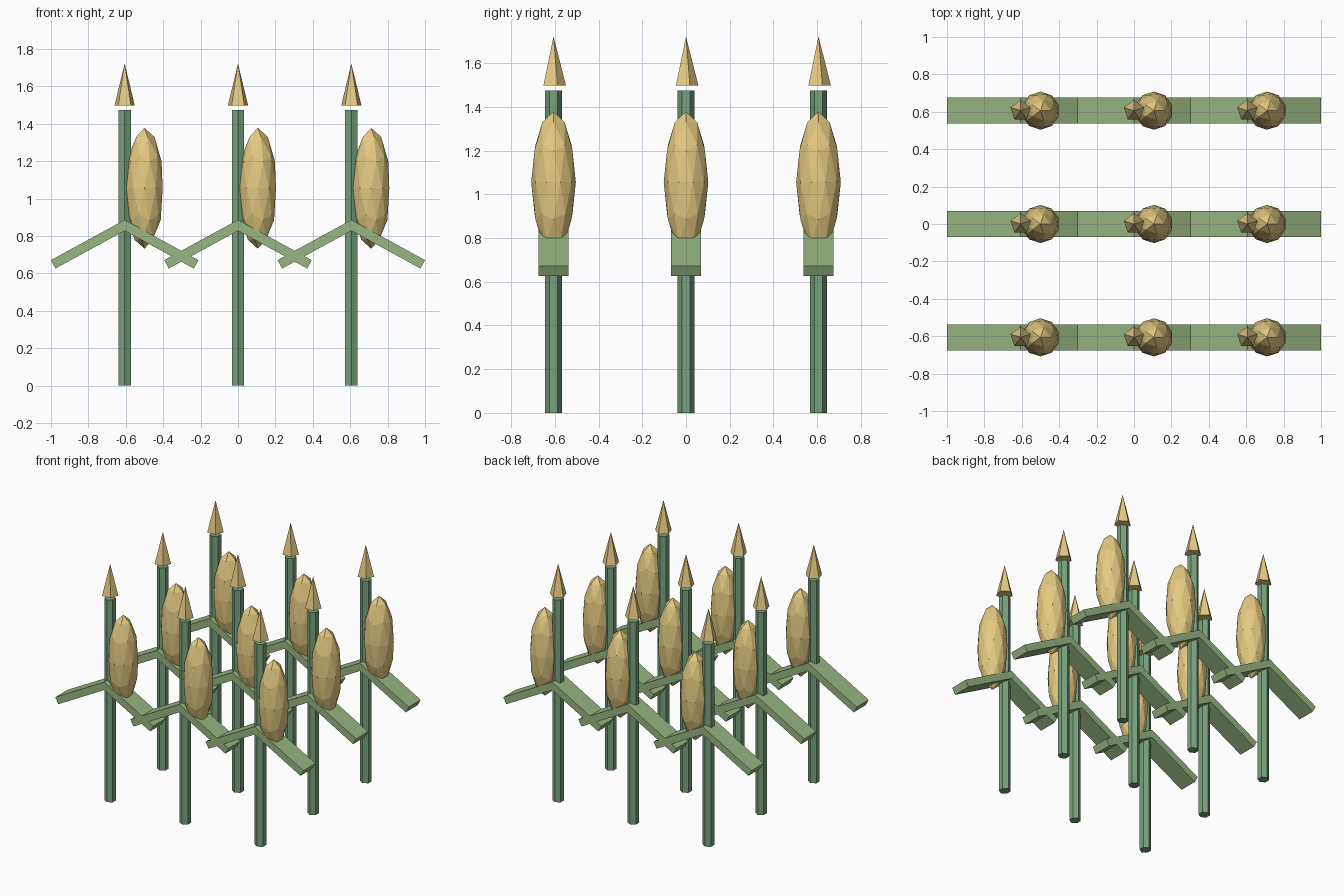
import bpy
from math import cos, sin

if "Cube" in bpy.data.objects:
    bpy.data.objects.remove(bpy.data.objects["Cube"])

SPACING = 0.606


def material(name, rgb):
    m = bpy.data.materials.new(name)
    m.diffuse_color = (*rgb, 1)
    m.use_nodes = True
    m.node_tree.nodes["Principled BSDF"].inputs["Base Color"].default_value = m.diffuse_color
    return m


STALK = material("stalk_green", (0.19, 0.37, 0.21))
LEAF = material("leaf_green", (0.31, 0.47, 0.22))
GOLD = material("gold", (0.78, 0.59, 0.22))


def finish(name, mat):
    ob = bpy.context.object
    ob.name = name
    ob.data.name = name
    ob.data.materials.append(mat)
    return ob


def plant(x, y, tag):
    # six-sided stalk
    bpy.ops.mesh.primitive_cylinder_add(vertices=6, radius=0.0385, depth=1.474,
                                        location=(x, y, 0.737))
    finish("stalk_" + tag, STALK)

    # five-sided tassel floating just above the stalk
    bpy.ops.mesh.primitive_cone_add(vertices=5, radius1=0.057, radius2=0, depth=0.225,
                                    location=(x, y, 1.6095))
    finish("tassel_" + tag, GOLD)

    # faceted cob on the right of the stalk
    bpy.ops.mesh.primitive_ico_sphere_add(subdivisions=2, radius=1,
                                          location=(x + 0.106, y, 1.055))
    finish("cob_" + tag, GOLD).scale = (0.102, 0.102, 0.323)

    # pair of drooping leaf boards, meeting at the stalk
    tilt, length = 0.5, 0.449
    for side, label in ((-1, "left"), (1, "right")):
        cx = 0.382 - length / 2 * cos(tilt)
        cz = 0.6485 + length / 2 * sin(tilt)
        bpy.ops.mesh.primitive_cube_add(size=1, location=(x + side * cx, y, cz),
                                        rotation=(0, side * tilt, 0))
        finish(f"leaf_{label}_{tag}", LEAF).scale = (length, 0.138, 0.051)


# three by three field
for row in range(3):
    for col in range(3):
        plant((col - 1) * SPACING, (row - 1) * SPACING, f"{row + 1}_{col + 1}")
